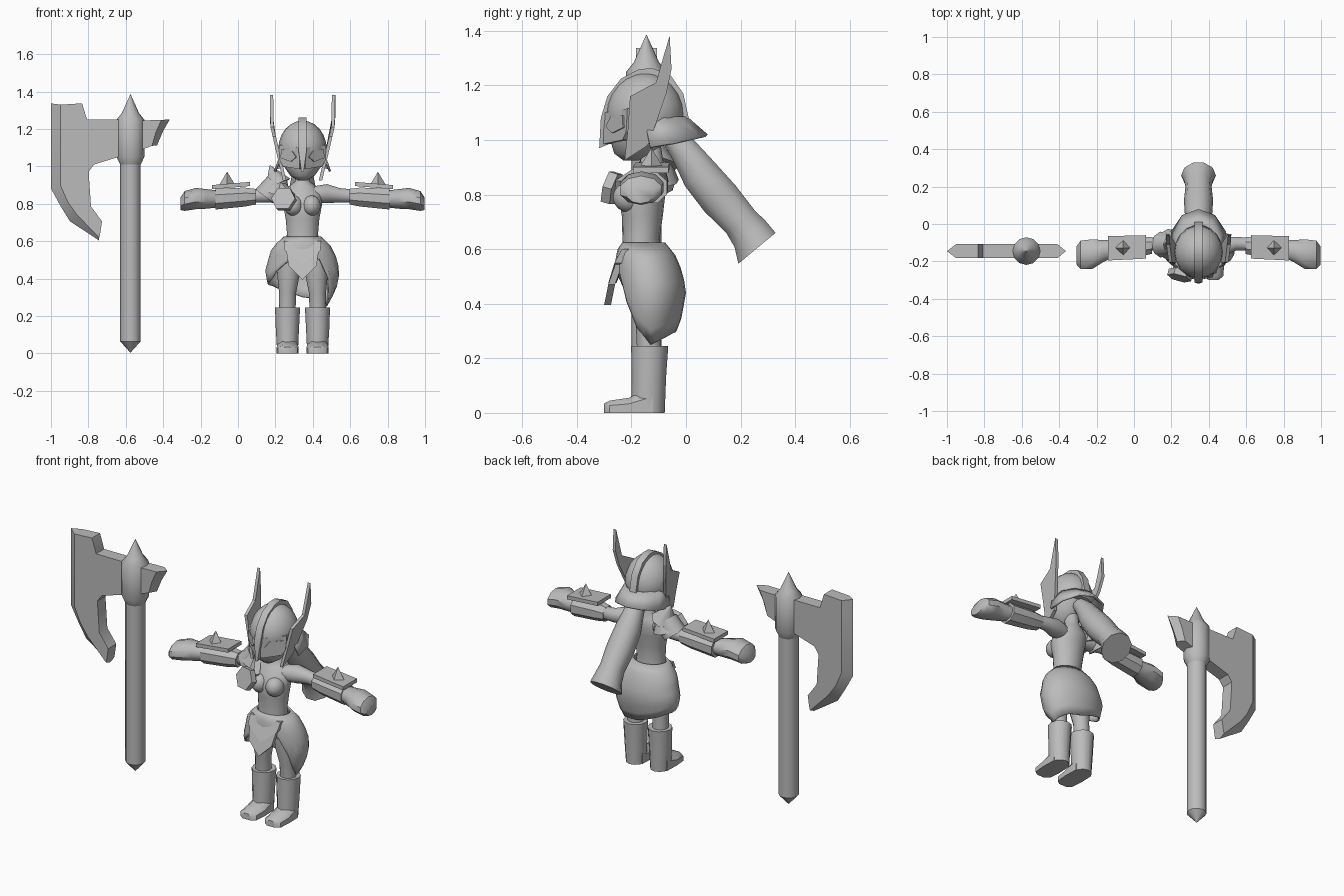
import bpy, bmesh, math
from mathutils import Vector

if "Cube" in bpy.data.objects:
    bpy.data.objects.remove(bpy.data.objects["Cube"])

CX = 0.345  # figure centre line
grey = bpy.data.materials.new("plain_grey")
grey.diffuse_color = (0.5, 0.5, 0.5, 1)
grey.use_nodes = True
grey.node_tree.nodes["Principled BSDF"].inputs["Base Color"].default_value = grey.diffuse_color


def finish(name, bm, smooth=40, dx=CX):
    bmesh.ops.translate(bm, vec=(dx, 0, 0), verts=bm.verts)
    bmesh.ops.recalc_face_normals(bm, faces=bm.faces)
    me = bpy.data.meshes.new(name)
    bm.to_mesh(me)
    bm.free()
    me.materials.append(grey)
    ob = bpy.data.objects.new(name, me)
    bpy.context.collection.objects.link(ob)
    bpy.ops.object.select_all(action='DESELECT')
    ob.select_set(True)
    bpy.context.view_layer.objects.active = ob
    if smooth:
        bpy.ops.object.shade_smooth_by_angle(angle=math.radians(smooth))
    return ob


def loft(name, rings, smooth=40, dx=CX, closed=True, cap=True):
    bm = bmesh.new()
    vs = [[bm.verts.new(p) for p in r] for r in rings]
    n = len(rings[0])
    for a, b in zip(vs, vs[1:]):
        for i in range(n if closed else n - 1):
            j = (i + 1) % n
            bm.faces.new((a[i], a[j], b[j], b[i]))
    if cap:
        bm.faces.new(vs[0])
        bm.faces.new(vs[-1])
    bmesh.ops.remove_doubles(bm, verts=bm.verts, dist=1e-5)
    return finish(name, bm, smooth, dx)


def oval(c, u, v, n=12, turn=0.0):
    c, u, v = Vector(c), Vector(u), Vector(v)
    return [c + u * math.cos(t) + v * math.sin(t)
            for t in (turn + 2 * math.pi * i / n for i in range(n))]


def zloft(name, secs, n=14, smooth=40, dx=CX, cap=True, turn=0.0):
    # sections: x, y, z, x radius, y radius
    return loft(name, [oval((x, y, z), (a, 0, 0), (0, b, 0), n, turn)
                       for x, y, z, a, b in secs], smooth, dx, cap=cap)


def xloft(name, secs, n=12):
    return loft(name, [oval((x, y, z), (0, a, 0), (0, 0, b), n, math.pi / n)
                       for x, y, z, a, b in secs])


def ball(name, c, r, smooth=60):
    bm = bmesh.new()
    bmesh.ops.create_uvsphere(bm, u_segments=14, v_segments=9, radius=1)
    for v in bm.verts:
        v.co = Vector(c) + Vector((v.co.x * r[0], v.co.y * r[1], v.co.z * r[2]))
    return finish(name, bm, smooth)


def plate(name, pts, depth, smooth=0, dx=CX):
    d = Vector(depth)
    return loft(name, [[Vector(p) for p in pts], [Vector(p) + d for p in pts]], smooth, dx)


# Axe
AX, AY, TH = -0.575, -0.145, 0.038
zloft("axe_handle", [(AX, AY, z, r, r) for z, r in
      ((0.005, .001), (.065, .055), (1.04, .055))], 12, dx=0)
zloft("axe_collar", [(AX, AY, z, r, r) for z, r in
      ((1.01, .055), (1.05, .074), (1.25, .074), (1.285, .046), (1.385, .001))], 12, dx=0)


def blade(name, rows):
    # each row: cutting edge, shoulder of the bevel, inner edge
    loft(name, [[(e[0], AY, e[1]), (m[0], AY + TH, m[1]), (i[0], AY + TH, i[1]),
                 (i[0], AY - TH, i[1]), (m[0], AY - TH, m[1])] for e, m, i in rows], 35, 0)


blade("axe_blade", [((-1, 1.337), (-.95, 1.33), (-.834, 1.337)),
                    ((-1, 1.25), (-.95, 1.25), (-.807, 1.25)),
                    ((-1, .882), (-.95, .9), (-.797, .947)),
                    ((-.95, .79), (-.91, .81), (-.786, .786)),
                    ((-.898, .706), (-.86, .74), (-.727, .706)),
                    ((-.743, .604), (-.742, .62), (-.738, .635))])
plate("axe_neck", [(x, AY - TH, z) for x, z in
      ((-.83, 1.25), (-.6, 1.25), (-.6, 1.055), (-.64, 1.05), (-.77, 1.01), (-.82, .94))],
      (0, 2 * TH, 0), dx=0)
blade("axe_back_spike", [((-.364, 1.252), (-.41, 1.248), (-.55, 1.245)),
                         ((-.4, 1.19), (-.44, 1.18), (-.55, 1.16)),
                         ((-.433, 1.112), (-.46, 1.11), (-.55, 1.075))])

# Torso and neck
zloft("torso", [(0, -.16, .57, .09, .075), (0, -.165, .64, .083, .068),
                (0, -.16, .72, .09, .075), (0, -.162, .79, .103, .085),
                (0, -.142, .85, .105, .078), (0, -.13, .89, .075, .056),
                (0, -.125, .92, .04, .042), (0, -.135, 1.0, .038, .04)], 16, 60)

# Skirt, with a hem that varies around the hips
prof = [(.625, .1, .078), (.6, .13, .1), (.55, .17, .118), (.44, .2, .13),
        (.34, .18, .112), (.25, .13, .075)]


def radii(z):
    for (z0, a0, b0), (z1, a1, b1) in zip(prof, prof[1:]):
        if z >= z1:
            t = (z0 - z) / (z0 - z1)
            return a0 + (a1 - a0) * t, b0 + (b1 - b0) * t
    return prof[-1][1:]


hems = [.25, .27, .29, .3, .33, .36, .37, .4, .48, .54, .5, .31]
rings = []
for k in range(8):
    ring = []
    for i in range(24):
        a = 2 * math.pi * i / 24
        hem = hems[i // 2] if i % 2 == 0 else (hems[i // 2] + hems[(i // 2 + 1) % 12]) / 2
        z = .625 + (hem - .625) * k / 7
        rx, ry = radii(z)
        ring.append((rx * math.cos(a), -.155 + .025 * min(1, (.625 - z) / .15) + ry * math.sin(a), z))
    rings.append(ring)
skirt = loft("skirt", rings, 60, cap=False)
sol = skirt.modifiers.new("thickness", 'SOLIDIFY')
sol.thickness = .01
ball("hips", (0, -.14, .53), (.12, .085, .09))

# Belt pendant in two layers
plate("belt_pendant", [(-.09, -.25, .57), (0, -.265, .52), (.09, -.25, .57),
                       (.075, -.285, .47), (0, -.3, .395), (-.075, -.285, .47)], (0, .025, 0))
plate("belt_front", [(-.1, -.235, .6), (.1, -.235, .6), (.095, -.262, .55),
                     (0, -.285, .475), (-.095, -.262, .55)], (0, .03, 0))

# Paired limbs and face parts
for s, side in ((-1, "right"), (1, "left")):
    zloft(side + "_thigh", [(s * x, y, z, r, r) for x, y, z, r in
          ((.075, -.14, .54, .07), (.075, -.15, .42, .06), (.08, -.14, .32, .045),
           (.082, -.135, .22, .045))])
    zloft(side + "_boot", [(s * .08, -.133, .245, .067, .068), (s * .081, -.136, .13, .062, .063),
                           (s * .08, -.14, .0, .055, .062)], 12)
    loft(side + "_foot", [[(s * .08 + w * k, y, z) for k, z in
         ((-1, 0), (1, 0), (1, h * .6), (.55, h), (-.55, h), (-1, h * .6))]
         for y, w, h in ((-.3, .025, .035), (-.28, .052, .045), (-.21, .058, .055), (-.12, .055, .1))])
    xloft(side + "_arm", [(s * x, y, z, a, b) for x, y, z, a, b in
          ((.06, -.135, .85, .05, .045), (.13, -.122, .855, .055, .052),
           (.2, -.105, .845, .038, .04), (.29, -.11, .84, .035, .036))])
    xloft(side + "_bracer", [(s * .25, -.115, .838, .048, .045), (s * .31, -.12, .836, .058, .055),
                             (s * .465, -.128, .825, .064, .06)], 8)
    xloft(side + "_hand", [(s * x, y, z, a, b) for x, y, z, a, b in
          ((.45, -.13, .826, .048, .045), (.51, -.145, .826, .062, .052),
           (.57, -.162, .828, .084, .057), (.63, -.165, .815, .08, .053),
           (.653, -.168, .8, .05, .033))], 10)
    plate(side + "_bracer_plate", [(s * .28, -.06, .895), (s * .28, -.185, .895),
          (s * .485, -.195, .878), (s * .485, -.065, .878)], (0, 0, .022))
    zloft(side + "_bracer_spike", [(s * .403, -.127, .9, .043, .043),
                                   (s * .403, -.127, .97, .001, .001)], 4, 0)
    ball(side + "_chest", (s * .048, -.21, .79), (.05, .058, .055))

    # Wing plates on the helmet, leaning outward as they rise
    def wing(y, z):
        return (s * (.105 + .07 * min(1, (z - .925) / .3)), y, z)
    plate(side + "_helmet_wing", [wing(y, z) for y, z in
          ((-.06, 1.383), (-.053, 1.26), (-.072, 1.17), (-.11, 1.06), (-.14, .98),
           (-.225, .925), (-.213, 1.04), (-.205, 1.16), (-.11, 1.21))], (-s * .018, 0, 0))

    # Visor half and raised eye plate
    def visor(t, z, out=0.0):
        return (s * (.015 + .112 * t + out * .6), -.302 + .087 * t - out * .8, z)
    plate(side + "_visor", [visor(t, z) for t, z in
          ((0, 1.1), (1, 1.115), (.95, 1.03), (.8, 1.0), (0, .985))], (-s * .012, .025, 0))
    plate(side + "_eye", [visor(t, z, .007) for t, z in
          ((.15, 1.05), (.35, 1.085), (.85, 1.09), (.88, 1.045), (.4, 1.025))], (-s * .005, .006, 0))

# Head and helmet
zloft("face", [(0, -.2, .925, .025, .03), (0, -.19, .95, .065, .075), (0, -.175, 1.0, .1, .105),
               (0, -.165, 1.08, .115, .125)], 14, 50)
dome = [(math.cos(t), math.sin(t)) for t in (i * math.pi / 12 for i in range(7))]
zloft("helmet", [(0, -.15, 1.05, .118, .135)] +
      [(0, -.15, 1.09 + .155 * q, max(p, .01) * .13, max(p, .01) * .142) for p, q in dome], 18, 60)
crest = [(-.318, .97), (-.312, 1.08), (-.288, 1.16), (-.238, 1.225), (-.17, 1.26),
         (-.12, 1.262), (-.055, 1.235), (-.01, 1.17), (.01, 1.08)]
loft("helmet_crest", [[(-w, y, z), (w, y, z), (w, y + (-.15 - y) * .3, z + (1.04 - z) * .3),
                       (-w, y + (-.15 - y) * .3, z + (1.04 - z) * .3)]
     for w, (y, z) in zip([.006] + [.021] * 8, crest)], 35)
# Flared neck guard
arc = [math.radians(a) for a in (-10, 20, 55, 90, 125, 160, 190)]
guard = loft("neck_guard", [
    [(.115 * math.cos(a), -.13 + .135 * math.sin(a), 1.085) for a in arc],
    [(.155 * math.cos(a), -.1 + .18 * math.sin(a), .975 + .045 * max(0, math.sin(a))) for a in arc]],
    25, closed=False, cap=False)
guard.modifiers.new("thickness", 'SOLIDIFY').thickness = .012

# Ponytail
tail = [(-.06, 1.02, .04), (-.01, .965, .055), (.05, .875, .073), (.125, .785, .078),
        (.2, .7, .07), (.235, .655, .078), (.26, .603, .093)]
loft("ponytail", [oval((0, y, z), (r, 0, 0), (0, r * .77, r * .64), 10) for y, z, r in tail], 50)

# Shoulder armour on one side, with a spike and layered rims
for name, c, r, tip, tr in (("shoulder_spike", (-.13, -.105, .905), .075, (-.175, -.1, 1.005), .002),
                            ("shoulder_upper_rim", (-.15, -.11, .85), .085, (-.125, -.11, .935), .05),
                            ("shoulder_lower_rim", (-.195, -.11, .835), .07, (-.14, -.11, .91), .06)):
    c, tip = Vector(c), Vector(tip)
    d = (tip - c).normalized()
    u = d.cross(Vector((0, 1, 0))).normalized()
    v = d.cross(u)
    loft(name, [oval(c, u * r, v * r, 9), oval(tip, u * tr, v * tr, 9)], 50)
# Six-sided chest badge and its strap
d = Vector((-.25, -.93, .28)).normalized()
u = d.cross(Vector((0, 0, 1))).normalized()
v = u.cross(d)
loft("chest_badge", [oval(Vector((-.1, -.275, .825)) + d * k, u * .066, v * .066, 6)
                     for k in (-.02, .015)], 0)
plate("chest_strap", [(-.06, -.26, .85), (-.11, -.26, .78), (-.17, -.15, .85), (-.13, -.14, .93)], (.02, .03, 0))
